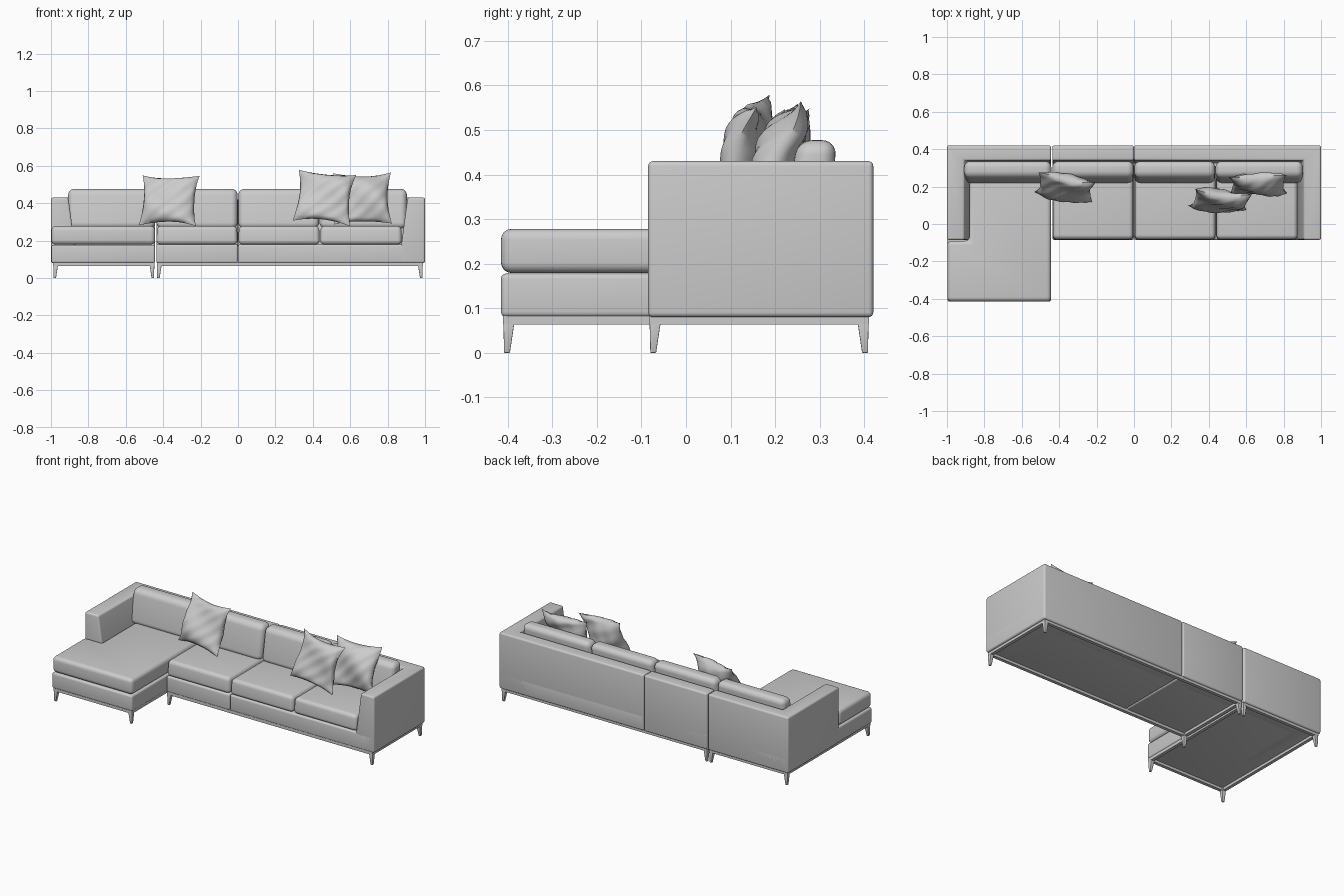
import bpy, bmesh, math
from mathutils import Matrix, Vector

if "Cube" in bpy.data.objects:
    bpy.data.objects.remove(bpy.data.objects["Cube"])

fabric = bpy.data.materials.new("grey_fabric")
fabric.use_nodes = True
grey = (0.6, 0.6, 0.6, 1)
fabric.diffuse_color = grey
fabric.node_tree.nodes["Principled BSDF"].inputs["Base Color"].default_value = grey

FRONT, BACK, CHAISE_FRONT = -0.085, 0.42, -0.415
BASE_Z, SEAT_Z, CUSHION_Z, ARM_Z = 0.08, 0.18, 0.278, 0.43


def finish(name, bm, angle=40):
    bmesh.ops.recalc_face_normals(bm, faces=bm.faces)
    mesh = bpy.data.meshes.new(name)
    bm.to_mesh(mesh)
    bm.free()
    mesh.materials.append(fabric)
    obj = bpy.data.objects.new(name, mesh)
    bpy.context.collection.objects.link(obj)
    bpy.ops.object.select_all(action='DESELECT')
    obj.select_set(True)
    bpy.context.view_layer.objects.active = obj
    bpy.ops.object.shade_smooth_by_angle(angle=math.radians(angle))
    return obj


def loft(name, low, high, z0, z1, round_off=0.0, segments=4):
    """Solid between two plan outlines with rounded edges."""
    bm = bmesh.new()
    a = [bm.verts.new((x, y, z0)) for x, y in low]
    b = [bm.verts.new((x, y, z1)) for x, y in high]
    bm.faces.new(a)
    bm.faces.new(b)
    for i in range(len(a)):
        j = (i + 1) % len(a)
        bm.faces.new((a[i], a[j], b[j], b[i]))
    bmesh.ops.recalc_face_normals(bm, faces=bm.faces)
    if round_off:
        bmesh.ops.bevel(bm, geom=bm.edges[:], offset=round_off, segments=segments,
                        profile=0.5, affect='EDGES', clamp_overlap=True)
    return finish(name, bm)


def rect(x0, x1, y0, y1):
    return [(x0, y0), (x1, y0), (x1, y1), (x0, y1)]


def box(name, x0, x1, y0, y1, z0, z1, round_off=0.0):
    plan = rect(x0, x1, y0, y1)
    return loft(name, plan, plan, z0, z1, round_off)


def arm_and_back(name, outer, end, side):
    """Corner shell: sloping arm joined to the back rest."""
    def plan(arm, back):
        inner = outer - side * arm
        return [(outer, FRONT), (outer, BACK), (end, BACK), (end, BACK - back),
                (inner, BACK - back), (inner, FRONT)]
    loft(name, plan(0.14, 0.105), plan(0.093, 0.08), BASE_Z, ARM_Z, 0.011)


def frame(name, x0, x1, y0, y1):
    """Low rim with a tapered leg at each corner."""
    w, z0 = 0.02, 0.064
    for i, y in enumerate((y0, y1 - w)):
        box(f"{name}_rail_{i}", x0, x1, y, y + w, z0, BASE_Z + 0.004)
    for i, x in enumerate((x0, x1 - w)):
        box(f"{name}_side_rail_{i}", x, x + w, y0, y1, z0, BASE_Z + 0.004)
    for i, (x, sx) in enumerate(((x0, 1), (x1, -1))):
        for j, (y, sy) in enumerate(((y0, 1), (y1, -1))):
            foot = rect(x + sx * 0.002, x + sx * 0.015, y + sy * 0.002, y + sy * 0.015)
            top = rect(x, x + sx * 0.027, y, y + sy * 0.027)
            loft(f"{name}_leg_{i}{j}", foot, top, 0, BASE_Z, 0.0015, 2)


# Upholstered shells
arm_and_back("chaise_arm_back", -1.0, -0.443, -1)
arm_and_back("right_arm_back", 1.0, 0.001, 1)
loft("middle_back", rect(-0.437, -0.001, BACK - 0.105, BACK),
     rect(-0.437, -0.001, BACK - 0.08, BACK), BASE_Z, ARM_Z, 0.011)
box("middle_base", -0.437, -0.001, FRONT, BACK, BASE_Z, SEAT_Z, 0.011)
box("right_base", 0.001, 1.0, FRONT, BACK, BASE_Z, SEAT_Z, 0.011)
box("chaise_base", -0.998, -0.443, CHAISE_FRONT, BACK, BASE_Z, 0.178, 0.012)

# Frames and legs
frame("chaise_frame", -0.988, -0.447, -0.41, 0.41)
frame("sofa_frame", -0.434, 0.988, -0.082, 0.41)

# Seat cushions
chaise_plan = [(-0.998, CHAISE_FRONT), (-0.443, CHAISE_FRONT), (-0.443, 0.32),
               (-0.88, 0.32), (-0.88, -0.09), (-0.998, -0.09)]
loft("chaise_cushion", chaise_plan, chaise_plan, 0.179, CUSHION_Z, 0.024, 5)
for i, (x0, x1) in enumerate(((-0.436, -0.002), (0.002, 0.437), (0.439, 0.876))):
    top = rect(x0 + 0.003, x1 - 0.003, FRONT + 0.005, 0.32)
    loft(f"seat_cushion_{i}", rect(x0, x1, FRONT - 0.002, 0.32), top,
         SEAT_Z, CUSHION_Z, 0.022, 5)

# Back cushions, leaning on the back rest
for i, (x0, x1) in enumerate(((-0.908, -0.442), (-0.436, -0.002),
                              (0.002, 0.434), (0.436, 0.903))):
    loft(f"back_cushion_{i}", rect(x0, x1, 0.215, 0.32),
         rect(x0, x1, 0.25, 0.338), 0.265, 0.477, 0.033, 6)


def pillow(name, centre, lean, yaw, roll, phase, half=0.155, thick=0.05, n=24):
    """Square scatter pillow with pinched corners and soft creases."""
    bm = bmesh.new()
    grids = []
    for side in (-1, 1):
        grid = {}
        for i in range(n + 1):
            for j in range(n + 1):
                u, v = 2 * i / n - 1, 2 * j / n - 1
                puff = max(0, (1 - u * u) * (1 - v * v))
                crease = 0.006 * math.sin(7 * u + 4 * v * side + phase) * math.sin(6 * v - 3 * u + phase)
                x = half * u * (1 - 0.13 * (1 - v * v) * u * u)
                z = half * 0.93 * v * (1 - 0.13 * (1 - u * u) * v * v)
                bend = 0.012 * math.sin(2 * u + 3 * v + phase)
                y = side * (thick * puff ** 0.5 + crease * puff ** 0.3) + bend
                grid[i, j] = bm.verts.new((x, y, z))
        grids.append(grid)
        for i in range(n):
            for j in range(n):
                bm.faces.new((grid[i, j], grid[i + 1, j], grid[i + 1, j + 1], grid[i, j + 1]))
    bmesh.ops.remove_doubles(bm, verts=bm.verts, dist=0.0002)
    turn = (Matrix.Rotation(math.radians(yaw), 4, 'Z')
            @ Matrix.Rotation(math.radians(-lean), 4, 'X')
            @ Matrix.Rotation(math.radians(roll), 4, 'Y'))
    bmesh.ops.transform(bm, matrix=Matrix.Translation(Vector(centre)) @ turn, verts=bm.verts)
    finish(name, bm, 60)


# Scatter pillows
pillow("left_pillow", (-0.368, 0.195, 0.415), 22, -6, 2, 0.5)
pillow("centre_pillow", (0.462, 0.125, 0.43), 18, -5, 5, 2.0)
pillow("right_pillow", (0.665, 0.212, 0.425), 18, -3, -2, 3.7)
